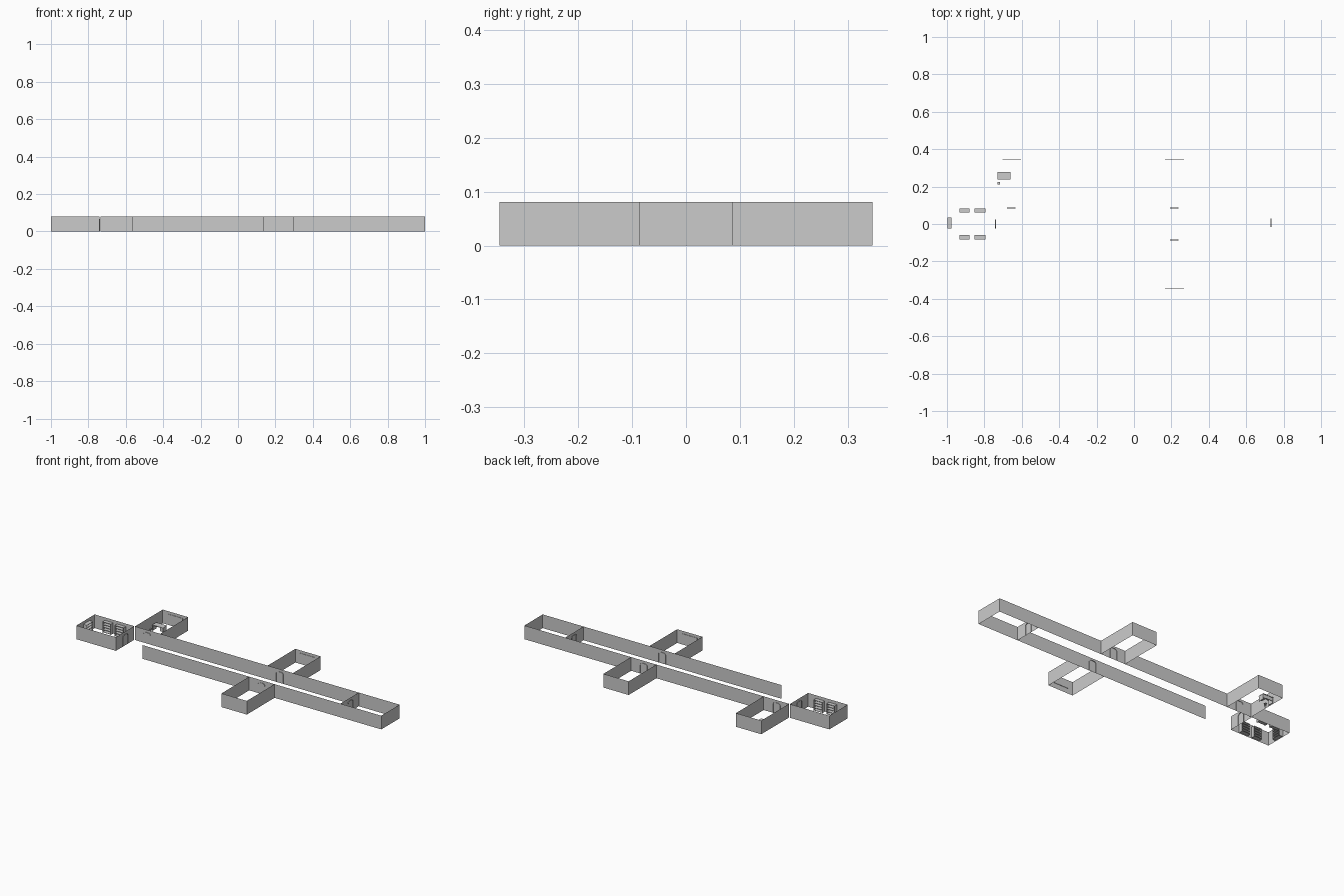
import bpy, bmesh, math
from mathutils import Vector

if "Cube" in bpy.data.objects:
    bpy.data.objects.remove(bpy.data.objects["Cube"])

H = 0.081          # wall height
DW, DH = 0.046, 0.066   # doorway width and height
Y1, Y2 = 0.086, 0.346   # corridor half width, outer room limit


def finish(name, bm):
    me = bpy.data.meshes.new(name)
    bm.to_mesh(me)
    bm.free()
    ob = bpy.data.objects.new(name, me)
    bpy.context.collection.objects.link(ob)
    return ob


def add_box(bm, x0, x1, y0, y1, z0, z1):
    vs = bmesh.ops.create_cube(bm, size=1)["verts"]
    for v in vs:
        v.co = Vector((x0 + (v.co.x + .5) * (x1 - x0),
                       y0 + (v.co.y + .5) * (y1 - y0),
                       z0 + (v.co.z + .5) * (z1 - z0)))


def door_profile(c):
    # doorway outline with rounded top corners
    r = 0.014
    pts = [(c - DW / 2, 0)]
    for i in range(5):
        a = math.pi - i * math.pi / 8
        pts.append((c - DW / 2 + r + r * math.cos(a), DH - r + r * math.sin(a)))
    return pts + [(2 * c - u, z) for u, z in reversed(pts)]


def wall(name, a, b, doors=()):
    # thin sheet wall from a to b, with doorways at distances along it
    a, b = Vector((*a, 0)), Vector((*b, 0))
    length = (b - a).length
    d = (b - a) / length
    n = Vector((-d.y, d.x, 0))
    at = lambda u, z, off=0: a + d * u + n * off + Vector((0, 0, z))
    outline = [(0, 0)]
    for c in doors:
        outline += door_profile(c)
    outline += [(length, 0), (length, H), (0, H)]
    bm = bmesh.new()
    bm.faces.new([bm.verts.new(at(u, z)) for u, z in outline])
    bmesh.ops.triangulate(bm, faces=bm.faces[:])
    finish(name, bm)
    # door frame lining
    for c in doors:
        bm = bmesh.new()
        prof = door_profile(c)
        rows = [[bm.verts.new(at(u, z, o)) for u, z in prof] for o in (-0.003, 0.003)]
        for i in range(len(prof) - 1):
            bm.faces.new((rows[0][i], rows[0][i + 1], rows[1][i + 1], rows[1][i]))
        finish(name + "_door_lining", bm)


# corridor
wall("corridor_north_wall", (-0.736, Y1), (1, Y1), (0.080, 0.951))
wall("corridor_south_wall", (-0.565, -Y1), (1, -Y1), (0.780,))
wall("corridor_end_wall", (1, -Y1), (1, Y1))
wall("corridor_divider", (0.732, -Y1), (0.732, Y1), (Y1 + 0.006,))

# library room
wall("library_west_wall", (-1, -Y1), (-1, Y1))
wall("library_north_wall", (-1, Y1), (-0.741, Y1))
wall("library_south_wall", (-1, -Y1), (-0.741, -Y1))
wall("library_east_wall", (-0.741, -Y1), (-0.741, Y1), (Y1,))

# three side rooms, each with a board on the far wall
for name, x0, x1, s in (("office", -0.736, -0.570, 1),
                        ("north_room", 0.134, 0.300, 1),
                        ("south_room", 0.134, 0.300, -1)):
    wall(name + "_west_wall", (x0, s * Y1), (x0, s * Y2))
    wall(name + "_east_wall", (x1, s * Y1), (x1, s * Y2))
    wall(name + "_far_wall", (x0, s * Y2), (x1, s * Y2))
    m = (x0 + x1) / 2
    bm = bmesh.new()
    ys = sorted((s * (Y2 - 0.003), s * (Y2 - 0.0005)))
    add_box(bm, m - 0.05, m + 0.05, *ys, 0.030, 0.065)
    finish(name + "_board", bm)


def bookshelf(name, x0, x1, y0, y1, along_x=True):
    bm = bmesh.new()
    t, top = 0.002, 0.065
    # side panels
    if along_x:
        add_box(bm, x0, x0 + t, y0, y1, 0, top)
        add_box(bm, x1 - t, x1, y0, y1, 0, top)
        inner = (x0 + t, x1 - t, y0, y1)
    else:
        add_box(bm, x0, x1, y0, y0 + t, 0, top)
        add_box(bm, x0, x1, y1 - t, y1, 0, top)
        inner = (x0, x1, y0 + t, y1 - t)
    # shelves
    for i in range(5):
        z = 0.003 + i * (top - 0.003 - t) / 4
        add_box(bm, *inner, z, z + t)
    finish(name, bm)


for i, (x0, x1) in enumerate(((-0.932, -0.879), (-0.852, -0.795))):
    bookshelf(f"north_bookshelf_{i}", x0, x1, 0.062, 0.084)
    bookshelf(f"south_bookshelf_{i}", x0, x1, -0.082, -0.059)
bookshelf("west_bookshelf", -0.998, -0.975, -0.024, 0.035, False)

# desk
bm = bmesh.new()
add_box(bm, -0.730, -0.660, 0.239, 0.277, 0.030, 0.033)
add_box(bm, -0.729, -0.726, 0.241, 0.275, 0, 0.030)
add_box(bm, -0.681, -0.661, 0.241, 0.275, 0.008, 0.030)
add_box(bm, -0.664, -0.661, 0.241, 0.275, 0, 0.008)
add_box(bm, -0.726, -0.681, 0.273, 0.275, 0.010, 0.030)
finish("desk", bm)

# stool
bm = bmesh.new()
add_box(bm, -0.729, -0.716, 0.212, 0.225, 0.017, 0.019)
for x in (-0.728, -0.719):
    for y in (0.213, 0.222):
        add_box(bm, x, x + 0.002, y, y + 0.002, 0, 0.017)
finish("stool", bm)
